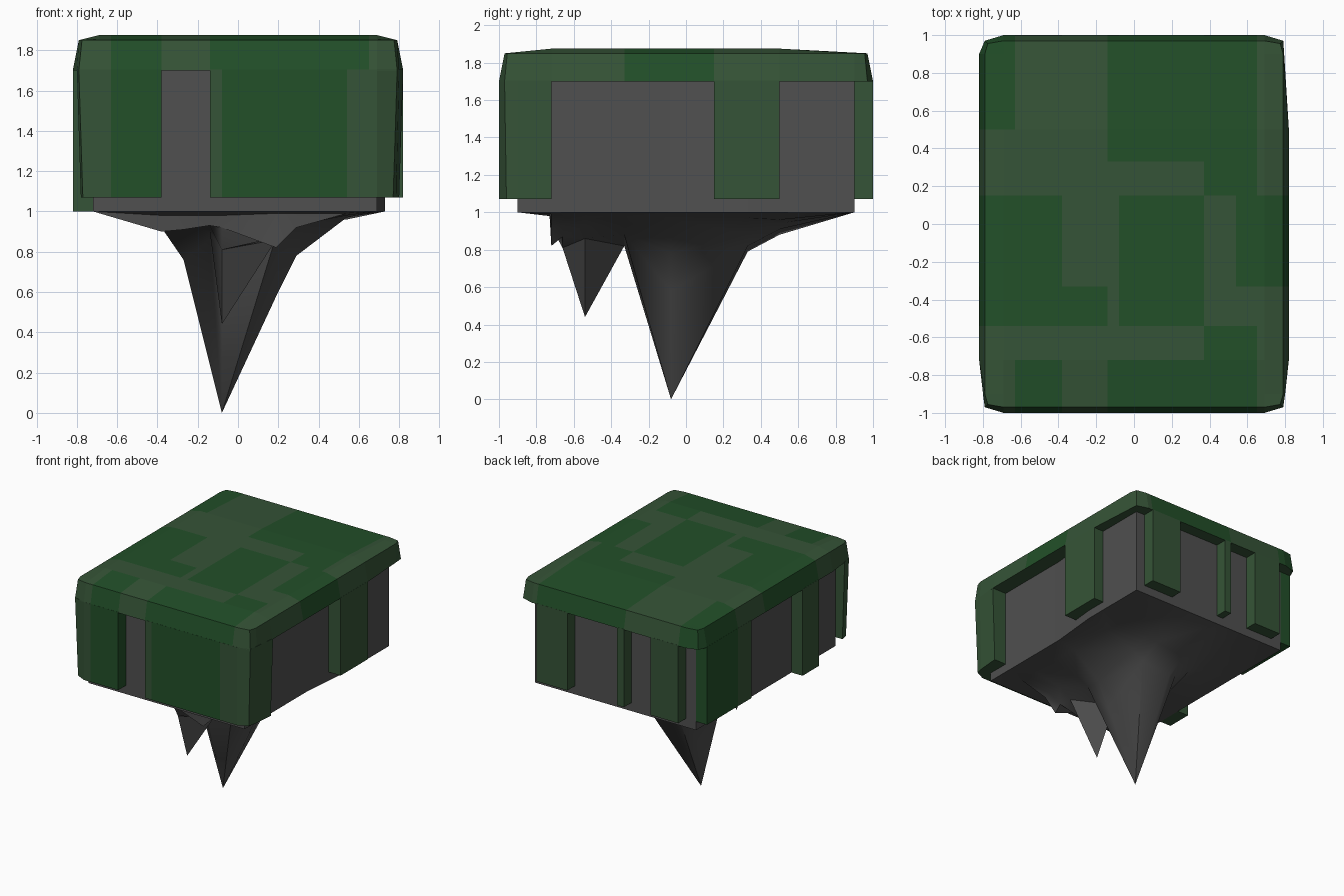
import bpy, bmesh, math

if "Cube" in bpy.data.objects:
    bpy.data.objects.remove(bpy.data.objects["Cube"])


def material(name, rgb):
    m = bpy.data.materials.new(name)
    m.diffuse_color = (*rgb, 1)
    m.use_nodes = True
    m.node_tree.nodes["Principled BSDF"].inputs["Base Color"].default_value = m.diffuse_color
    return m


DARK = material("dark_grass", (0.016, 0.079, 0.022))
LIGHT = material("light_grass", (0.036, 0.088, 0.038))
ROCK = material("rock", (0.08, 0.08, 0.08))


def finish(name, bm, mats):
    bmesh.ops.recalc_face_normals(bm, faces=bm.faces[:])
    me = bpy.data.meshes.new(name)
    bm.to_mesh(me)
    bm.free()
    for m in mats:
        me.materials.append(m)
    ob = bpy.data.objects.new(name, me)
    bpy.context.collection.objects.link(ob)
    return ob


def grid(bm, xs, ys, height):
    rows = [[bm.verts.new((x, y, height(i, j))) for i, x in enumerate(xs)]
            for j, y in enumerate(ys)]
    faces = [[bm.faces.new((rows[j][i], rows[j][i + 1], rows[j + 1][i + 1], rows[j + 1][i]))
              for i in range(len(xs) - 1)] for j in range(len(ys) - 1)]
    return rows, faces


# Rock block with jagged hanging underside (heights on an uneven grid)
xs = [-0.72, -0.38, -0.27, -0.14, -0.08, 0.19, 0.29, 0.54, 0.69]
ys = [-0.9, -0.73, -0.72, -0.66, -0.54, -0.33, -0.08, 0.33, 0.5, 0.9]
inner = [
    [0.98, 0.98, 0.98, 0.98, 0.99, 0.99, 0.99],
    [0.90, 0.91, 0.93, 0.92, 0.82, 0.92, 0.99],
    [0.96, 0.96, 0.93, 0.81, 0.87, 0.93, 0.98],
    [0.97, 0.97, 0.90, 0.44, 0.86, 0.93, 0.98],
    [0.97, 0.93, 0.86, 0.82, 0.88, 0.93, 0.98],
    [0.92, 0.76, 0.24, 0.00, 0.58, 0.78, 0.97],
    [0.95, 0.89, 0.81, 0.79, 0.82, 0.88, 0.97],
    [0.97, 0.94, 0.90, 0.88, 0.91, 0.94, 0.96],
]


def under(i, j):
    if i in (0, len(xs) - 1) or j in (0, len(ys) - 1):
        return 1.0
    return inner[j - 1][i - 1]


bm = bmesh.new()
rows, faces = grid(bm, xs, ys, under)
# the block widens a little towards the back right
for row in rows:
    if row[-1].co.y > 0.3:
        row[-1].co.x = 0.73
# ridges run from the main spike tip to the surrounding corners
tip = rows[6][4]
for f in list(tip.link_faces):
    vs = list(f.verts)
    bmesh.utils.face_split(f, tip, vs[(vs.index(tip) + 2) % 4])
rim = [e for e in bm.edges if e.is_boundary]
ext = bmesh.ops.extrude_edge_only(bm, edges=rim)["geom"]
for g in ext:
    if isinstance(g, bmesh.types.BMVert):
        g.co.z = 1.71
bmesh.ops.holes_fill(bm, edges=[e for e in bm.edges if e.is_boundary], sides=0)
bmesh.ops.triangulate(bm, faces=[f for f in bm.faces if len(f.verts) == 4
                                 and max(v.co.z for v in f.verts) < 1.1])
rock = finish("rock_base", bm, [ROCK])
bpy.context.view_layer.objects.active = rock
rock.select_set(True)
bpy.ops.object.shade_smooth_by_angle(angle=math.radians(50))
rock.select_set(False)

# Grass cap: patchwork top, sloped rim, flared sides
xs_c = [-0.79, -0.69, -0.63, -0.38, -0.14, -0.08, 0.37, 0.54, 0.65, 0.69, 0.79]
ys_c = [-0.97, -0.9, -0.72, -0.54, -0.33, 0.15, 0.33, 0.5, 0.9, 0.97]
pattern = [  # front row first, D = dark patch
    "LLDLDDDDLL",
    "LLDLDDDDLL",
    "LLLLLLDDLL",
    "DDDDLDLLLL",
    "DDDLLDLDDD",
    "LLLLLLDDLL",
    "LLLLDDDDLL",
    "DDLLDDDDLL",
    "DDLLDDDDLL",
]


def cap_z(i, j):
    x, y = xs_c[i], ys_c[j]
    if abs(x) > 0.75 or abs(y) > 0.95:
        return 1.85
    start, run = (0.72, 0.25) if y < 0 else (0.5, 0.47)
    return 1.875 - 0.025 * max(0, abs(y) - start) / run


bm = bmesh.new()
rows, faces = grid(bm, xs_c, ys_c, cap_z)
for row, marks in zip(faces, pattern):
    for f, c in zip(row, marks):
        f.material_index = int(c == "L")
rim = [e for e in bm.edges if e.is_boundary]
ext = bmesh.ops.extrude_edge_only(bm, edges=rim)["geom"]
for v in [g for g in ext if isinstance(g, bmesh.types.BMVert)]:
    x, y = v.co.x, v.co.y
    on_x, on_y = abs(x) > 0.78, abs(y) > 0.96
    if on_x and not on_y:
        # long sides draw in towards three of the corners
        start = 0.72 if y < 0 else (0.5 if x > 0 else 0.9)
        over = max(0, abs(y) - start) / (0.98 - start)
        v.co.x = math.copysign(0.82 - 0.03 * over, x)
    if on_y and not on_x:
        v.co.y = math.copysign(1.0, y)
    v.co.z = 1.70
for f in [g for g in ext if isinstance(g, bmesh.types.BMFace)]:
    for e in f.edges:
        for other in e.link_faces:
            if other is not f and min(v.co.z for v in other.verts) > 1.8:
                f.material_index = other.material_index
for row in (rows[0], rows[-1]):  # nip the top corners
    for v in (row[0], row[-1]):
        v.co.x *= 0.98
        v.co.y *= 0.985
bmesh.ops.holes_fill(bm, edges=[e for e in bm.edges if e.is_boundary], sides=0)
finish("grass_cap", bm, [DARK, LIGHT])


# Grass strips hanging over the sides
def strip(name, top, bottom, z, mat):
    bm = bmesh.new()
    a = [bm.verts.new((*p, 1.705)) for p in top]
    b = [bm.verts.new((*p, z)) for p in bottom]
    bm.faces.new(a)
    bm.faces.new(b)
    n = len(a)
    for i in range(n):
        bm.faces.new((a[i], a[(i + 1) % n], b[(i + 1) % n], b[i]))
    return finish(name, bm, [mat])


# Corner strips, nipped along their outer edge
strip("front_left_corner_strip",
      [(-0.63, -1), (-0.69, -1), (-0.79, -0.97), (-0.80, -0.9), (-0.63, -0.9)],
      [(-0.63, -1), (-0.69, -1), (-0.77, -0.96), (-0.78, -0.9), (-0.63, -0.9)],
      1.07, LIGHT)
strip("front_right_corner_strip",
      [(0.69, -1), (0.79, -0.97), (0.80, -0.9), (0.82, -0.72), (0.69, -0.72), (0.69, -0.9)],
      [(0.69, -1), (0.77, -0.96), (0.785, -0.9), (0.80, -0.72), (0.69, -0.72), (0.69, -0.9)],
      1.07, LIGHT)

# Straight strips: name, x range, y range, bottom height, colour
for name, x0, x1, y0, y1, z, mat in (
        ("front_strip_left", -0.63, -0.38, -1.0, -0.9, 1.07, DARK),
        ("front_strip_edge", -0.14, -0.08, -1.0, -0.9, 1.07, LIGHT),
        ("front_strip_middle", -0.08, 0.54, -1.0, -0.9, 1.07, DARK),
        ("front_strip_right", 0.54, 0.69, -1.0, -0.9, 1.07, LIGHT),
        ("back_strip_right", 0.37, 0.65, 0.9, 1.0, 1.07, LIGHT),
        ("back_strip_middle", -0.14, -0.08, 0.9, 1.0, 1.07, LIGHT),
        ("back_strip_left", -0.63, -0.38, 0.9, 1.0, 1.07, LIGHT),
        ("right_strip", 0.69, 0.82, 0.15, 0.5, 1.07, LIGHT),
        ("left_strip_back", -0.82, -0.72, 0.5, 0.9, 1.07, DARK),
        ("left_strip_edge", -0.82, -0.72, 0.33, 0.5, 1.07, LIGHT),
        ("left_strip_front", -0.82, -0.72, -0.54, -0.33, 1.0, LIGHT)):
    r = [(x0, y0), (x1, y0), (x1, y1), (x0, y1)]
    strip(name, r, r, z, mat)
